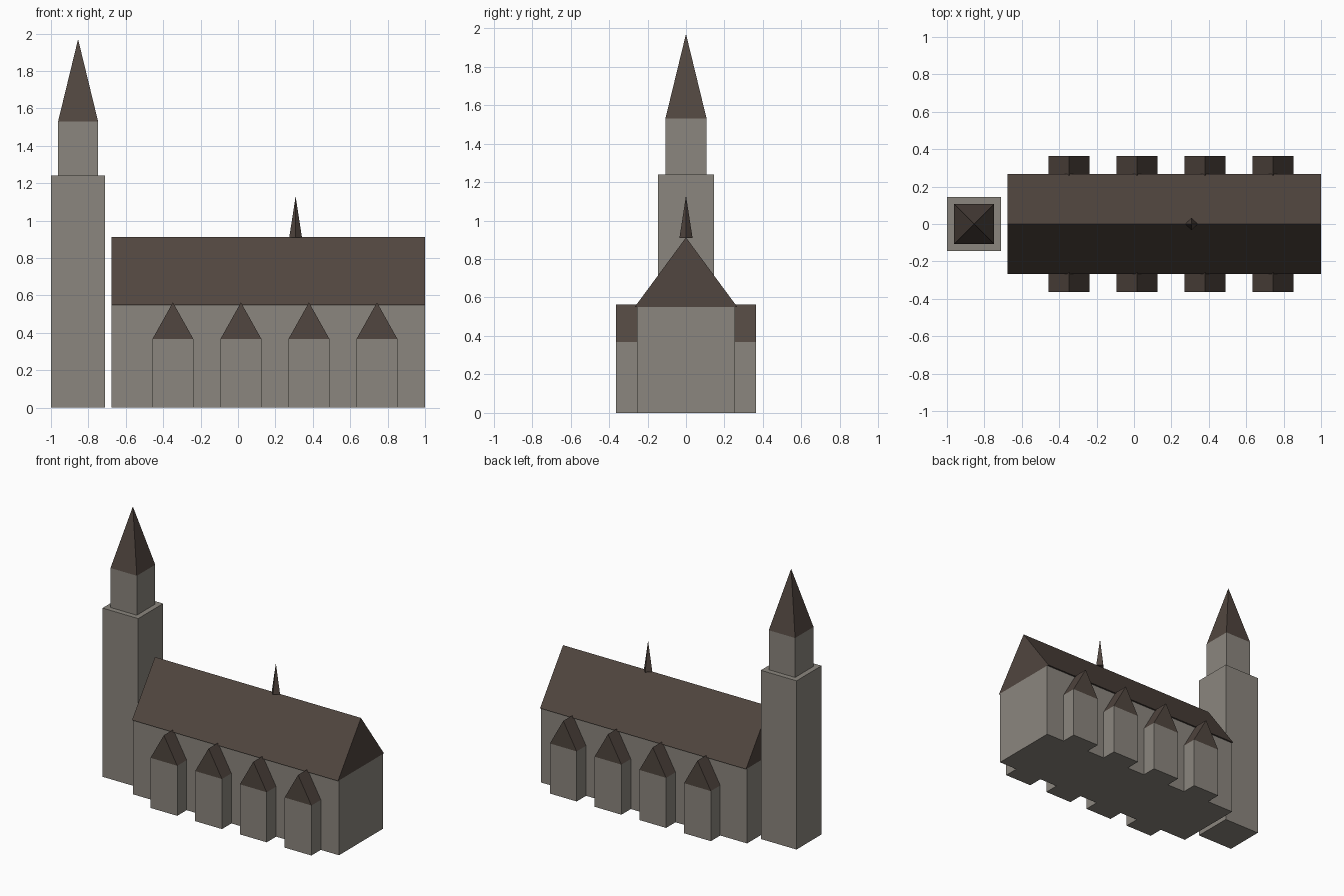
import bpy, math

if "Cube" in bpy.data.objects:
    bpy.data.objects.remove(bpy.data.objects["Cube"])


def material(name, rgb):
    m = bpy.data.materials.new(name)
    m.diffuse_color = (*rgb, 1)
    m.use_nodes = True
    m.node_tree.nodes["Principled BSDF"].inputs["Base Color"].default_value = m.diffuse_color
    return m


STONE = material("warm grey stone", (0.26, 0.24, 0.21))
ROOF = material("brown roof", (0.082, 0.061, 0.050))


def mesh_object(name, verts, faces, mat):
    me = bpy.data.meshes.new(name)
    me.from_pydata(verts, [], faces)
    me.materials.append(mat)
    ob = bpy.data.objects.new(name, me)
    bpy.context.collection.objects.link(ob)
    return ob


def box(name, x0, x1, y0, y1, z0, z1, mat):
    v = [(x, y, z) for z in (z0, z1)
         for x, y in ((x0, y0), (x1, y0), (x1, y1), (x0, y1))]
    f = [(3, 2, 1, 0), (4, 5, 6, 7)]
    f += [(i, (i + 1) % 4, (i + 1) % 4 + 4, i + 4) for i in range(4)]
    return mesh_object(name, v, f, mat)


def gable_roof(name, length, half, z0, z1, mat, place):
    """Triangular prism; place(along, across) gives x, y."""
    v = []
    for a in length:
        v += [(*place(a, -half), z0), (*place(a, half), z0), (*place(a, 0), z1)]
    f = [(0, 2, 1), (3, 4, 5), (0, 1, 4, 3), (1, 2, 5, 4), (2, 0, 3, 5)]
    ob = mesh_object(name, v, f, mat)
    # keep outward normals when the prism is turned
    import bmesh
    bm = bmesh.new()
    bm.from_mesh(ob.data)
    bmesh.ops.recalc_face_normals(bm, faces=bm.faces)
    bm.to_mesh(ob.data)
    bm.free()
    return ob


def pyramid(name, x, radius, z0, z1, turn, mat):
    v = [(x + radius * math.cos(turn + i * math.pi / 2),
          radius * math.sin(turn + i * math.pi / 2), z0) for i in range(4)]
    v.append((x, 0, z1))
    f = [(3, 2, 1, 0)] + [(i, (i + 1) % 4, 4) for i in range(4)]
    return mesh_object(name, v, f, mat)


# Bell tower in two stages with a square spire
TX = -0.855
box("tower_base", TX - 0.145, TX + 0.145, -0.145, 0.145, 0, 1.24, STONE)
box("tower_belfry", TX - 0.107, TX + 0.107, -0.107, 0.107, 1.24, 1.53, STONE)
pyramid("tower_spire", TX, 0.107 * math.sqrt(2), 1.53, 1.97, math.pi / 4, ROOF)

# Nave with slightly overhanging eaves
box("nave_walls", -0.675, 1.0, -0.255, 0.255, 0, 0.55, STONE)
gable_roof("nave_roof", (-0.675, 1.0), 0.267, 0.55, 0.912, ROOF,
           lambda a, c: (a, c))

# Small ridge spire, set cornerwise
pyramid("ridge_spire", 0.308, 0.034, 0.91, 1.13, 0, ROOF)

# Four gabled side chapels on each long side
for side, label in ((-1, "front"), (1, "back")):
    for i in range(4):
        cx = -0.348 + 0.3637 * i
        y0, y1 = sorted((side * 0.22, side * 0.364))
        box(f"{label}_chapel_{i + 1}", cx - 0.109, cx + 0.109, y0, y1,
            0, 0.368, STONE)
        gable_roof(f"{label}_chapel_roof_{i + 1}", (y0, y1), 0.109,
                   0.368, 0.563, ROOF, lambda a, c: (cx + c, a))
